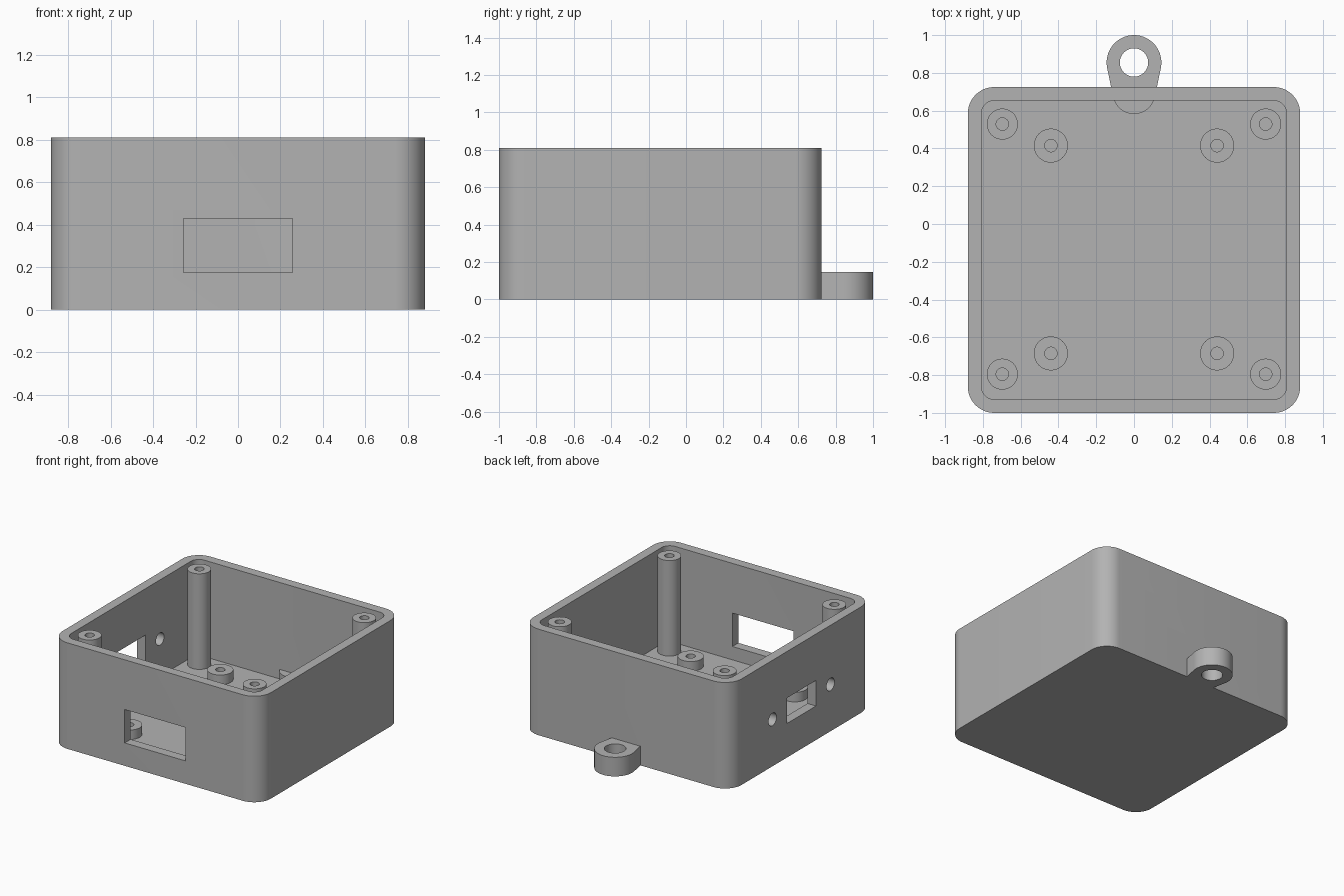
import bpy, bmesh
from math import pi, sin, cos, asin
from mathutils import Matrix, Vector

cube = bpy.data.objects.get("Cube")
if cube:
    bpy.data.objects.remove(cube, do_unlink=True)

grey = bpy.data.materials.new("plain grey")
grey.use_nodes = True
grey.diffuse_color = (0.45, 0.45, 0.45, 1)
grey.node_tree.nodes["Principled BSDF"].inputs["Base Color"].default_value = (0.45, 0.45, 0.45, 1)

# Main sizes
HALF_X, HALF_Y, HEIGHT, MID_Y = 0.88, 0.8625, 0.81, -0.1375
WALL, FLOOR, CORNER, TAB = 0.072, 0.073, 0.14, 0.146


def arc(x, y, r, start, end, steps):
    angles = [start + (end - start) * i / steps for i in range(steps + 1)]
    return [(x + r * cos(a), y + r * sin(a)) for a in angles]


def circle(x, y, r, steps=48):
    return arc(x, y, r, 0, 2 * pi, steps)[:-1]


def rounded_rect(hx, hy, r):
    points = []
    for i, (sx, sy) in enumerate(((1, 1), (-1, 1), (-1, -1), (1, -1))):
        points += arc(sx * (hx - r), MID_Y + sy * (hy - r), r, i * pi / 2, (i + 1) * pi / 2, 12)
    return points


def prism(name, outline, z0, z1, matrix=None):
    """Extrude a flat outline from z0 to z1."""
    bm = bmesh.new()
    face = bm.faces.new([bm.verts.new((x, y, z0)) for x, y in outline])
    new = bmesh.ops.extrude_face_region(bm, geom=[face])["geom"]
    top = [v for v in new if isinstance(v, bmesh.types.BMVert)]
    bmesh.ops.translate(bm, verts=top, vec=Vector((0, 0, z1 - z0)))
    if matrix:
        bm.transform(matrix)
    bmesh.ops.recalc_face_normals(bm, faces=bm.faces)
    mesh = bpy.data.meshes.new(name)
    bm.to_mesh(mesh)
    bm.free()
    mesh.materials.append(grey)
    obj = bpy.data.objects.new(name, mesh)
    bpy.context.collection.objects.link(obj)
    return obj


def block(name, x0, x1, y0, y1, z0, z1):
    return prism(name, [(x0, y0), (x1, y0), (x1, y1), (x0, y1)], z0, z1)


def combine(obj, tool, operation="DIFFERENCE"):
    """Apply a boolean and discard the tool."""
    mod = obj.modifiers.new("cut", "BOOLEAN")
    mod.operation, mod.solver, mod.object = operation, "EXACT", tool
    bpy.context.view_layer.objects.active = obj
    bpy.ops.object.modifier_apply(modifier=mod.name)
    bpy.data.objects.remove(tool, do_unlink=True)


def smooth(obj):
    bpy.ops.object.select_all(action="DESELECT")
    obj.select_set(True)
    bpy.context.view_layer.objects.active = obj
    bpy.ops.object.shade_smooth_by_angle(angle=pi / 6)


# Open box with rounded corners
box = prism("enclosure", rounded_rect(HALF_X, HALF_Y, CORNER), 0, HEIGHT)
cavity = rounded_rect(HALF_X - WALL, HALF_Y - WALL, CORNER - WALL)
combine(box, prism("cavity", cavity, FLOOR, 1))

# Front window
combine(box, block("front_window", -0.257, 0.257, -1.1, -0.85, 0.175, 0.43))

# Side window with a screw hole on either side
combine(box, block("side_window", -1, -0.75, MID_Y - 0.175, MID_Y + 0.175, 0.26, 0.455))
for side in (-1, 1):
    turn = Matrix.Translation((-0.88, MID_Y + side * 0.35, 0.358)) @ Matrix.Rotation(pi / 2, 4, "Y")
    combine(box, prism("screw_hole", circle(0, 0, 0.048), -0.13, 0.13, turn))

# Hanging tab: tapered outline around two circles, reaching through the back wall
BIG_Y, BIG_R, SMALL_Y, SMALL_R = 0.855, 0.145, 0.695, 0.1125
t = asin((BIG_R - SMALL_R) / (BIG_Y - SMALL_Y))
outline = arc(0, BIG_Y, BIG_R, -t, pi + t, 32) + arc(0, SMALL_Y, SMALL_R, pi + t, 2 * pi - t, 24)
tab = prism("hanging_tab", outline, 0, TAB)
combine(tab, prism("tab_hole", circle(0, BIG_Y, 0.075), -0.1, 0.3))
combine(box, tab, "UNION")
smooth(box)


# Hollow posts standing on the floor
def post(name, x, y, radius, top):
    obj = prism(name, circle(x, y, radius), FLOOR - 0.01, top)
    combine(obj, prism("bore", circle(x, y, 0.033, 32), FLOOR + 0.001, 1))
    smooth(obj)


for sx, side in ((-1, "right"), (1, "left")):
    for sy, end in ((-1, "front"), (1, "back")):
        post(f"lid_post_{end}_{side}", sx * 0.697, -0.133 + sy * 0.662, 0.082, 0.803)
        post(f"board_standoff_{end}_{side}", sx * 0.44, -0.135 + sy * 0.55, 0.09, TAB)
